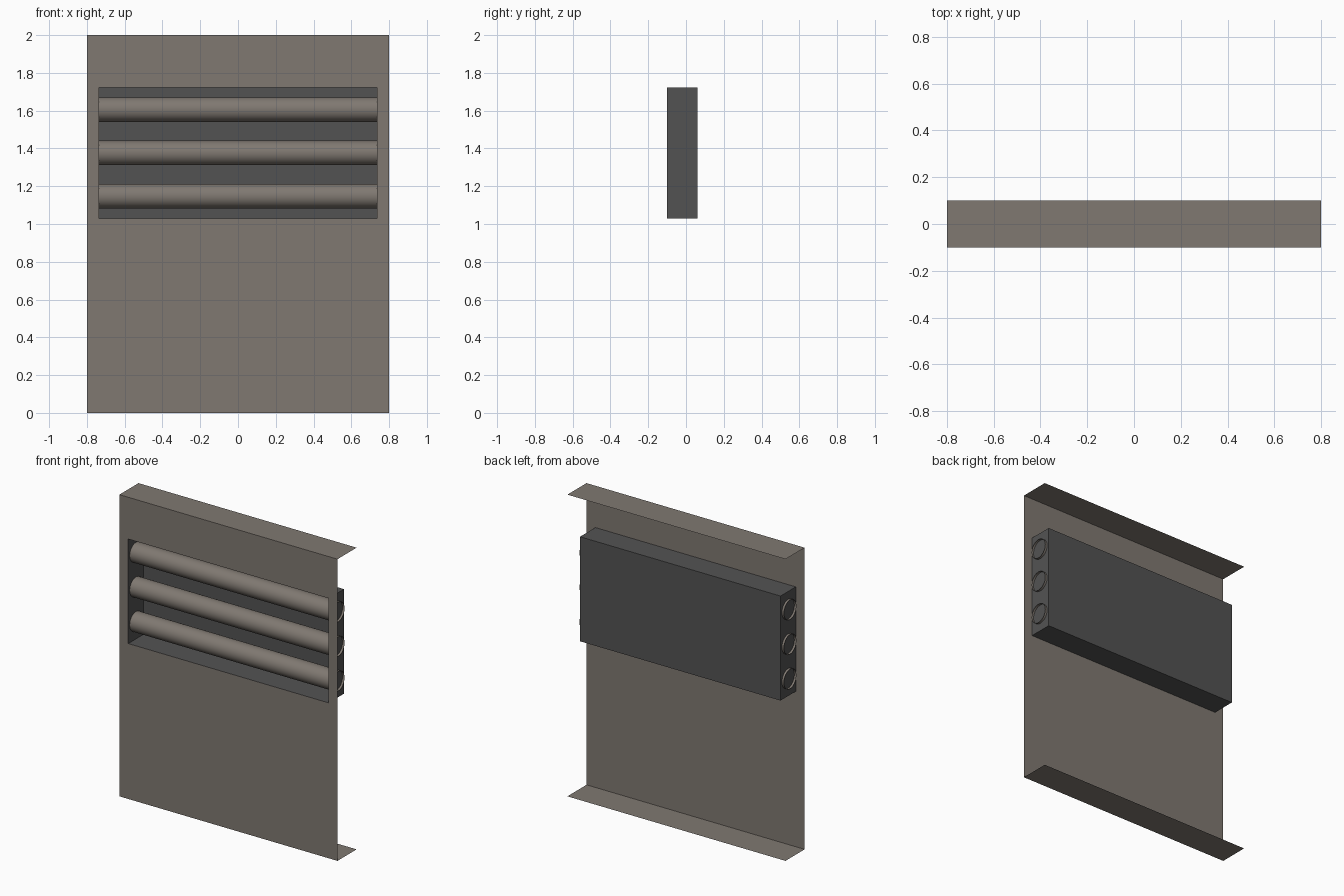
import bpy, bmesh
from mathutils import Matrix

if "Cube" in bpy.data.objects:
    bpy.data.objects.remove(bpy.data.objects["Cube"])

W, D, H = 0.8, 0.1, 2.0              # panel half width, half depth, height
BX, Z0, Z1, BACK = 0.735, 1.03, 1.723, 0.06   # recess half width, heights, back
TUBE_R, TUBE_HALF = 0.065, 0.75


def material(name, rgb):
    m = bpy.data.materials.new(name)
    m.diffuse_color = (*rgb, 1)
    m.use_nodes = True
    m.node_tree.nodes["Principled BSDF"].inputs["Base Color"].default_value = m.diffuse_color
    return m


stone = material("warm grey", (0.215, 0.19, 0.166))
dark = material("dark grey", (0.086, 0.086, 0.086))


def finish(name, bm, mat):
    me = bpy.data.meshes.new(name)
    bm.to_mesh(me)
    bm.free()
    me.materials.append(mat)
    ob = bpy.data.objects.new(name, me)
    bpy.context.collection.objects.link(ob)
    return ob


def rect(x, z0, z1, y):
    """Corners of an upright rectangle, counter-clockwise from the front."""
    return [(-x, y, z0), (x, y, z0), (x, y, z1), (-x, y, z1)]


def bridge(bm, a, b):
    for i in range(4):
        j = (i + 1) % 4
        bm.faces.new((a[i], a[j], b[j], b[i]))


# Front sheet with a rectangular opening
bm = bmesh.new()
outer = [bm.verts.new(c) for c in rect(W, 0, H, -D)]
inner = [bm.verts.new(c) for c in rect(BX, Z0, Z1, -D)]
bridge(bm, outer, inner)
finish("front_panel", bm, stone)

# Top and bottom sheets (sides and back stay open)
for name, z in (("top_panel", H), ("bottom_panel", 0)):
    bm = bmesh.new()
    pts = [(-W, -D, z), (W, -D, z), (W, D, z), (-W, D, z)]
    f = bm.faces.new([bm.verts.new(p) for p in pts])
    if z == 0:
        f.normal_flip()
    finish(name, bm, stone)

# Dark recessed box, open at the front
bm = bmesh.new()
mouth = [bm.verts.new(c) for c in rect(BX, Z0, Z1, -D)]
rear = [bm.verts.new(c) for c in rect(BX, Z0, Z1, BACK)]
bridge(bm, mouth, rear)
bm.faces.new(rear)
finish("recess_box", bm, dark)

# Three open tubes that poke slightly through the box ends
for i in range(3):
    bm = bmesh.new()
    bmesh.ops.create_cone(bm, cap_ends=False, segments=32, radius1=TUBE_R,
                          radius2=TUBE_R, depth=2 * TUBE_HALF)
    bm.transform(Matrix.Translation((0, -0.02, 1.147 + 0.2295 * i))
                 @ Matrix.Rotation(1.5707963, 4, 'Y'))
    for f in bm.faces:
        f.smooth = True
    finish(f"tube_{i + 1}", bm, stone)
